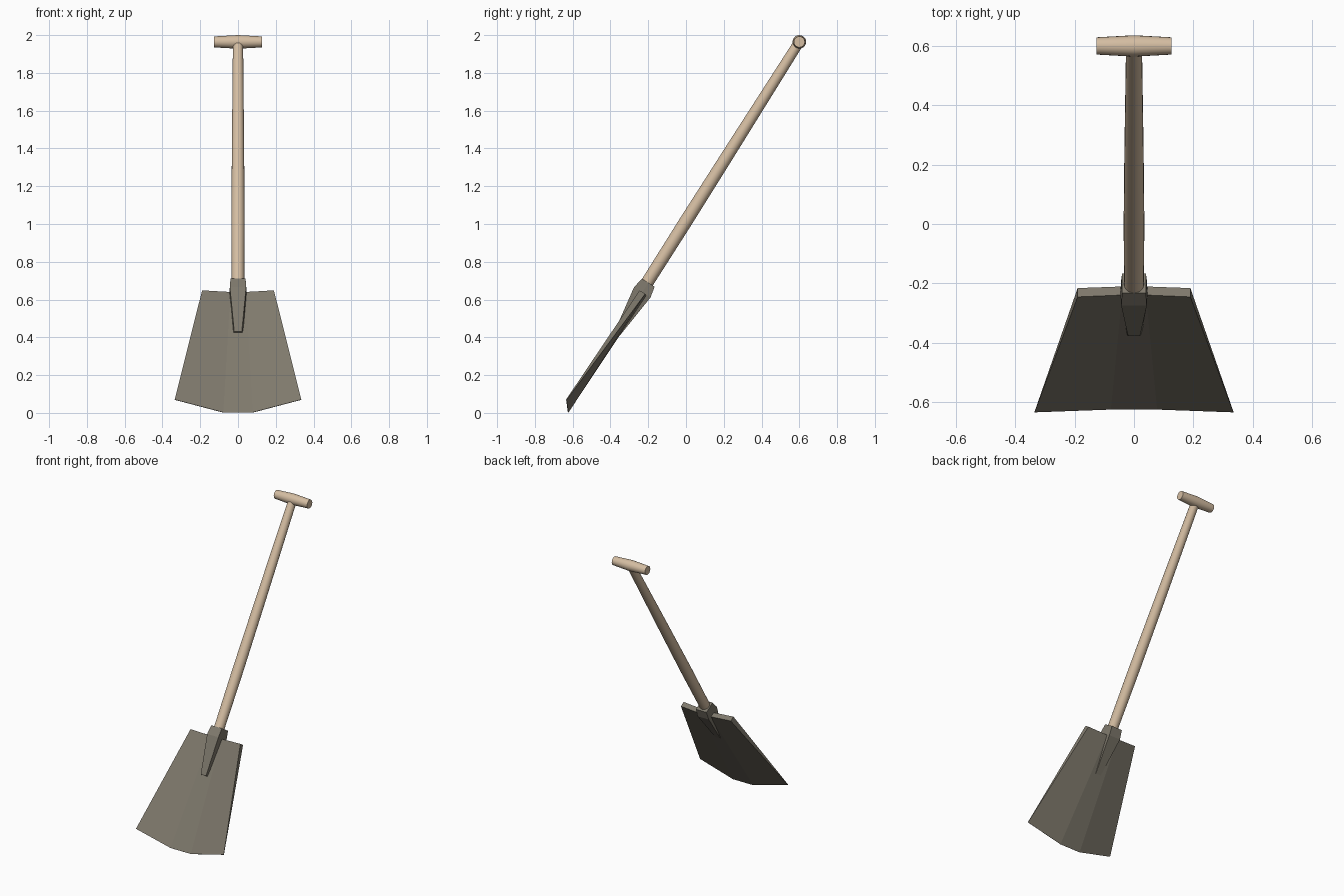
import bpy, bmesh, math
from mathutils import Vector

if "Cube" in bpy.data.objects:
    bpy.data.objects.remove(bpy.data.objects["Cube"])


def material(name, rgb):
    m = bpy.data.materials.new(name)
    m.diffuse_color = (*rgb, 1)
    m.use_nodes = True
    m.node_tree.nodes["Principled BSDF"].inputs["Base Color"].default_value = m.diffuse_color
    return m


wood = material("pale wood", (0.66, 0.51, 0.36))
metal = material("grey steel", (0.21, 0.19, 0.15))


# Tool frame: s runs along the shaft, h rises out of the front side
def tilt(x, s, h):
    return Vector((x, 0.534 * s - 0.845 * h, 1.015 + 0.845 * s + 0.534 * h))


def loft(name, rings, mat, smooth=False):
    """Skin a list of equal-length rings and cap both ends."""
    bm = bmesh.new()
    loops = [[bm.verts.new(p) for p in ring] for ring in rings]
    n = len(loops[0])
    for a, b in zip(loops, loops[1:]):
        for i in range(n):
            j = (i + 1) % n
            bm.faces.new((a[i], a[j], b[j], b[i]))
    bm.faces.new(loops[0])
    bm.faces.new(loops[-1])
    bmesh.ops.recalc_face_normals(bm, faces=bm.faces)
    me = bpy.data.meshes.new(name)
    bm.to_mesh(me)
    bm.free()
    me.materials.append(mat)
    ob = bpy.data.objects.new(name, me)
    bpy.context.collection.objects.link(ob)
    if smooth:
        bpy.ops.object.select_all(action='DESELECT')
        ob.select_set(True)
        bpy.context.view_layer.objects.active = ob
        bpy.ops.object.shade_smooth_by_angle(angle=math.radians(40))
    return ob


def circle(r, n=20):
    return [(r * math.cos(2 * math.pi * i / n), r * math.sin(2 * math.pi * i / n)) for i in range(n)]


# Shaft, slightly swollen toward the middle
loft("shaft", [[tilt(a, s, b) for a, b in circle(r)]
               for s, r in ((-0.46, 0.033), (0.0, 0.035), (0.45, 0.0325), (1.115, 0.027))], wood, True)

# Cross grip, thickest in the middle
loft("grip", [[Vector((x, 0.6 + a, 1.964 + b)) for a, b in circle(r)]
              for x, r in ((-0.127, 0.029), (0, 0.036), (0.127, 0.029))], wood, True)


# Blade: three folded facets, thick at the shoulder and thin at the cutting edge
def blade_ring(outer, inner):
    (xo, so, fo, bo), (xi, si, fi, bi) = outer, inner
    front = [(-xo, so, fo), (-xi, si, fi), (xi, si, fi), (xo, so, fo)]
    back = [(xo, so, bo), (xi, si, bi), (-xi, si, bi), (-xo, so, bo)]
    return [tilt(*p) for p in front + back]


loft("blade", [blade_ring((0.19, -0.441, 0.012, -0.023), (0.04, -0.445, 0.002, -0.032)),
               blade_ring((0.335, -1.138, 0.032, 0.029), (0.078, -1.19, -0.012, -0.015))], metal)


# Socket: tapered wedge clasping the shaft and running down onto the blade
def socket_ring(s, x_face, x_mid, front, back):
    mid = (front + back) / 2
    pts = [(-x_face, front), (x_face, front), (x_mid, mid),
           (x_face, back), (-x_face, back), (-x_mid, mid)]
    return [tilt(x, s, h) for x, h in pts]


loft("socket", [socket_ring(-0.382, 0.040, 0.041, 0.034, -0.045),
                socket_ring(-0.442, 0.043, 0.046, 0.046, -0.057),
                socket_ring(-0.695, 0.020, 0.027, 0.008, -0.028)], metal)
